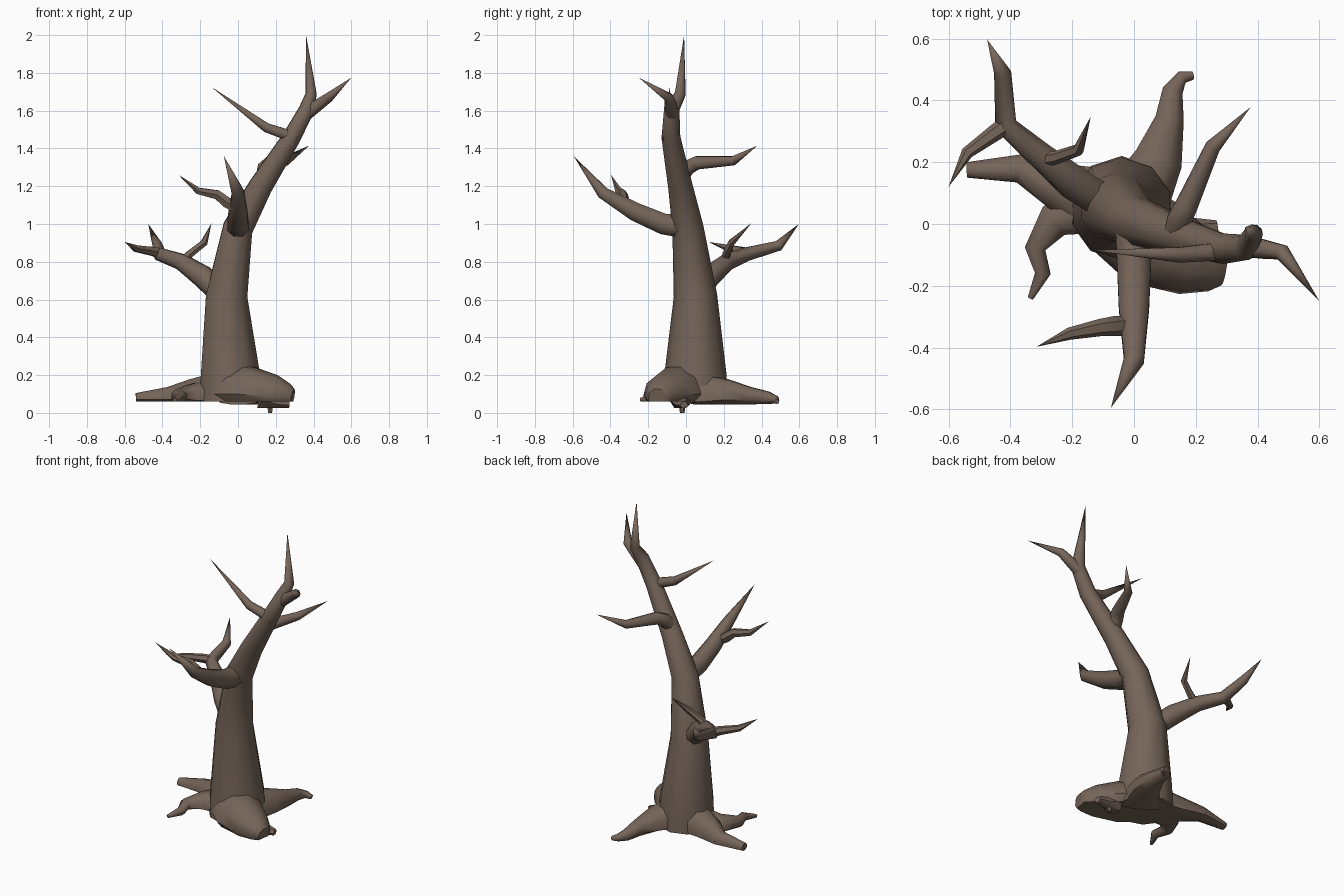
import bpy, bmesh, math
from mathutils import Vector

bark = bpy.data.materials.new("brown_bark")
bark.diffuse_color = (0.18, 0.13, 0.10, 1)


def limb(name, pts, sides=8, floor=None):
    """Tapered tube through (x, y, z, radius) points; radius 0 makes a point."""
    P = [Vector(p[:3]) for p in pts]
    bm = bmesh.new()
    rings, ref = [], None
    for i, p in enumerate(P):
        a = (p - P[i - 1]).normalized() if i else Vector()
        b = (P[i + 1] - p).normalized() if i < len(P) - 1 else Vector()
        t = (a + b).normalized()
        if ref is None:
            ref = Vector((1, 0, 0)) if abs(t.z) > 0.9 else Vector((0, 0, 1))
        u = (ref - t * ref.dot(t)).normalized()
        v = t.cross(u)
        ref = u
        r = pts[i][3]
        if r == 0:
            rings.append([bm.verts.new(p)])
            continue
        ring = []
        for k in range(sides):
            w = 2 * math.pi * (k + 0.5) / sides
            co = p + (u * math.cos(w) + v * math.sin(w)) * r
            if floor is not None:
                co.z = max(co.z, floor)
            ring.append(bm.verts.new(co))
        rings.append(ring)
    for A, B in zip(rings, rings[1:]):
        for k in range(sides):
            n = (k + 1) % sides
            if len(B) == 1:
                bm.faces.new((A[k], A[n], B[0]))
            else:
                bm.faces.new((A[k], A[n], B[n], B[k]))
    bm.faces.new(rings[0][::-1])
    if len(rings[-1]) > 1:
        bm.faces.new(rings[-1])
    bmesh.ops.recalc_face_normals(bm, faces=bm.faces)
    me = bpy.data.meshes.new(name)
    bm.to_mesh(me)
    bm.free()
    me.materials.append(bark)
    ob = bpy.data.objects.new(name, me)
    bpy.context.collection.objects.link(ob)
    bpy.context.view_layer.objects.active = ob
    ob.select_set(True)
    bpy.ops.object.shade_smooth_by_angle(angle=math.radians(50))
    ob.select_set(False)
    return ob


# Leaning trunk, ending in a spike
limb("trunk", [(-.04, .05, .06, .17), (-.04, .05, .2, .165), (-.06, .05, .62, .115),
               (.0, .01, .98, .083), (.12, -.03, 1.2, .065), (.285, -.08, 1.46, .05),
               (.365, -.075, 1.61, .042), (.387, -.03, 1.69, .03), (.36, -.01, 2.0, 0)], 10)

# Branches and their side twigs
limb("front_branch", [(0, .0, .985, .066), (0, -.12, 1.0, .06), (0, -.27, 1.065, .053),
                      (0, -.44, 1.165, .035), (-.075, -.595, 1.36, 0)])
limb("front_twig", [(0, -.33, 1.08, .03), (-.06, -.33, 1.115, .033), (-.11, -.335, 1.155, .028),
                    (-.21, -.355, 1.175, .02), (-.315, -.397, 1.26, 0)], 6)
limb("left_branch", [(-.08, .06, .62, .06), (-.19, .13, .725, .06), (-.3, .22, .8, .046),
                     (-.415, .32, .84, .037), (-.425, .49, .885, .028), (-.475, .597, 1.0, 0)])
limb("left_outer_twig", [(-.4, .33, .84, .03), (-.45, .295, .855, .027),
                         (-.54, .23, .87, .02), (-.6, .12, .905, 0)], 6)
limb("left_inner_twig", [(-.29, .21, .81, .024), (-.25, .215, .845, .022),
                         (-.18, .24, .9, .02), (-.14, .347, 1.005, 0)], 6)
limb("back_branch", [(.13, -.05, 1.22, .042), (.145, .01, 1.3, .042), (.17, .06, 1.325, .038),
                     (.255, .25, 1.335, .026), (.377, .378, 1.415, 0)])
limb("upper_left_branch", [(.31, -.09, 1.45, .033), (.26, -.09, 1.472, .031),
                           (.15, -.1, 1.51, .027), (-.14, -.085, 1.725, 0)])
limb("upper_right_branch", [(.35, -.07, 1.575, .038), (.41, -.08, 1.62, .034),
                            (.48, -.092, 1.67, .027), (.6, -.25, 1.775, 0)])

# Roots, flattened underneath
limb("front_root", [(-.04, .02, .1, .14), (.06, -.06, .1, .15), (.19, -.12, .09, .115),
                    (.26, -.145, .085, .075), (.29, -.15, .08, .05)], 10, .06)
limb("front_root_toe", [(.12, -.03, .07, .06), (.2, -.02, .045, .04), (.27, -.01, .04, .022)], 6, .025)
limb("front_root_tip", [(.17, -.02, .06, .02), (.17, -.02, 0, .012)], 6)
limb("back_root", [(0, .06, .1, .12), (.08, .21, .1, .085), (.115, .34, .09, .05),
                   (.125, .43, .08, .036), (.155, .475, .07, .022), (.19, .48, .06, .014)], 8, .045)
limb("left_root", [(-.08, .06, .1, .13), (-.24, .12, .1, .085), (-.37, .18, .09, .05),
                   (-.54, .175, .08, .027)], 8, .06)
limb("left_root_knot", [(-.37, .18, .09, .03), (-.35, .22, .09, .015)], 6, .06)
limb("left_front_root", [(-.12, .06, .09, .1), (-.26, .01, .09, .062), (-.32, -.08, .09, .036),
                         (-.295, -.16, .085, .027), (-.335, -.24, .07, .01)], 8, .06)
